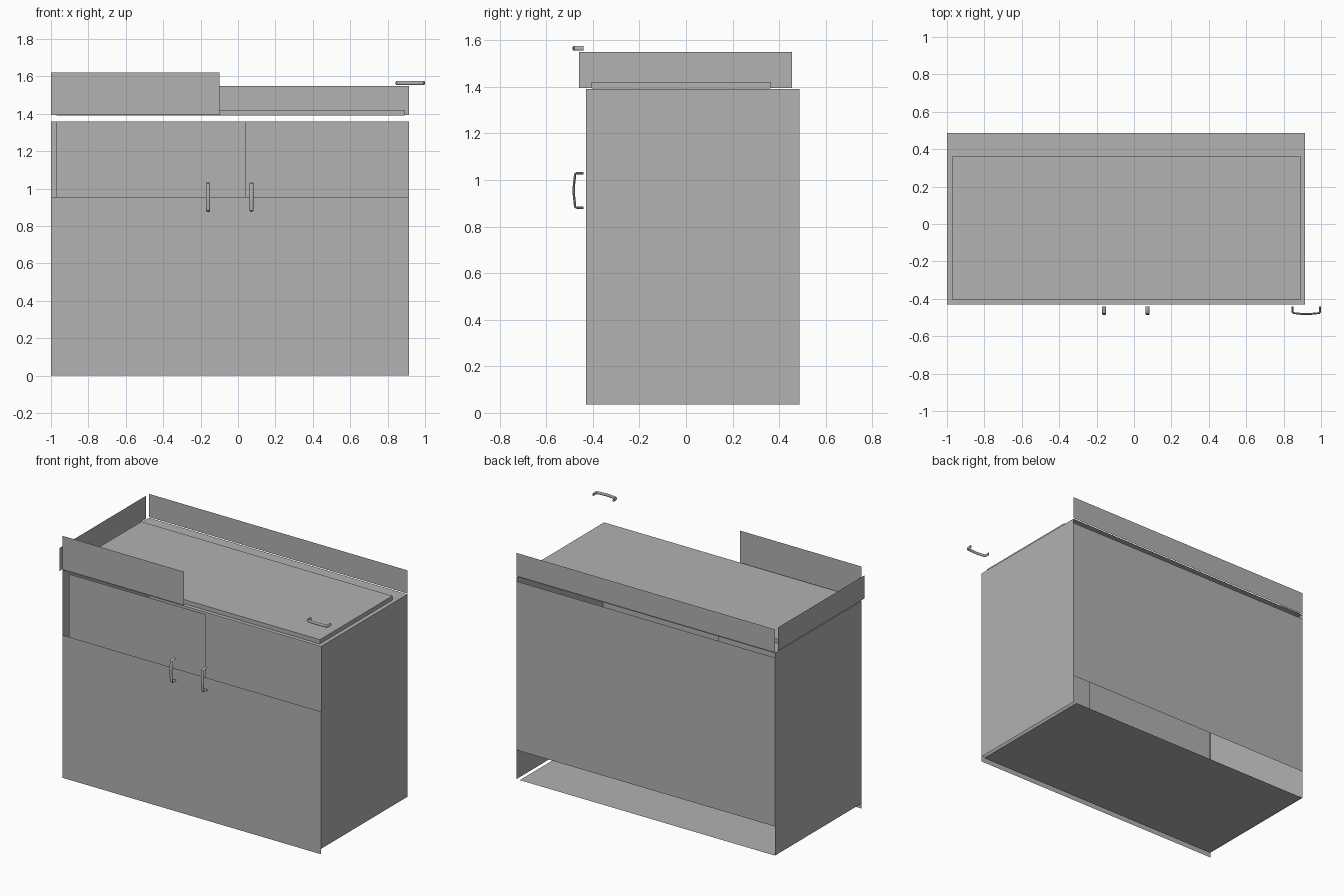
import bpy, bmesh, math
from mathutils import Vector

if "Cube" in bpy.data.objects:
    bpy.data.objects.remove(bpy.data.objects["Cube"])

grey = bpy.data.materials.new("plain_grey")
grey.diffuse_color = (0.445, 0.445, 0.445, 1)
grey.use_nodes = True
grey.node_tree.nodes["Principled BSDF"].inputs["Base Color"].default_value = grey.diffuse_color


def finish(bm, name):
    mesh = bpy.data.meshes.new(name)
    bm.to_mesh(mesh)
    bm.free()
    ob = bpy.data.objects.new(name, mesh)
    mesh.materials.append(grey)
    bpy.context.collection.objects.link(ob)
    return ob


def sheet(name, axis, pos, a, b):
    """Flat sheet square to an axis; a and b are its ranges on the other two axes."""
    bm = bmesh.new()
    corners = []
    for u, v in ((a[0], b[0]), (a[1], b[0]), (a[1], b[1]), (a[0], b[1])):
        p = [u, v]
        p.insert(axis, pos)
        corners.append(bm.verts.new(p))
    bm.faces.new(corners)
    return finish(bm, name)


def box(name, lo, hi):
    bm = bmesh.new()
    bmesh.ops.create_cube(bm, size=1)
    for v in bm.verts:
        v.co = [(lo[i] + hi[i]) / 2 + v.co[i] * (hi[i] - lo[i]) for i in range(3)]
    return finish(bm, name)


def handle(name, centre, along, across):
    """Bowed pull handle: a rounded flat bar swept along a planar path."""
    out = Vector((0, -1, 0))
    path = [(-0.074, 0.0), (-0.074, 0.03), (-0.070, 0.036)]
    path += [(t * 0.05, 0.042 - 0.004 * t * t) for t in (-1, -0.5, 0, 0.5, 1)]
    path += [(-u, d) for u, d in reversed(path[:3])]
    bm = bmesh.new()
    rings = []
    for i, (u, d) in enumerate(path):
        p0, p1 = path[max(i - 1, 0)], path[min(i + 1, len(path) - 1)]
        t = Vector((p1[0] - p0[0], p1[1] - p0[1])).normalized()
        ring = []
        for k in range(12):
            ang = math.tau * k / 12
            w, h = 0.010 * math.cos(ang), 0.005 * math.sin(ang)
            ring.append(bm.verts.new(centre + along * (u - t.y * h)
                                     + out * (d + t.x * h) + across * w))
        rings.append(ring)
    for r, s in zip(rings, rings[1:]):
        for k in range(12):
            bm.faces.new((r[k], r[k - 1], s[k - 1], s[k]))
    bm.faces.new(rings[0])
    bm.faces.new(rings[-1])
    bmesh.ops.recalc_face_normals(bm, faces=bm.faces)
    ob = finish(bm, name)
    bpy.context.view_layer.objects.active = ob
    ob.select_set(True)
    bpy.ops.object.shade_smooth_by_angle(angle=math.radians(40))
    ob.select_set(False)


L, R = -1.0, 0.915        # left and right ends of the cabinet
F, B = -0.43, 0.487       # front and back

# Cabinet carcass
sheet("left_side", 0, L, (F, B), (0.035, 1.39))
sheet("right_side", 0, R, (F, B), (0.035, 1.39))
sheet("back_panel", 1, B, (L, R), (0.23, 1.36))
sheet("floor_panel", 2, 0.035, (-0.995, 0.89), (F, B))
sheet("top_panel", 2, 1.39, (L, R), (F, B))

# Front: lower panel and the door set behind it
sheet("lower_front_panel", 1, F, (L, R), (0, 0.955))
sheet("door", 1, -0.40, (-0.97, 0.04), (0.04, 1.36))

# Raised worktop and upstands around it
box("worktop", (-0.97, -0.405, 1.392), (0.89, 0.363, 1.42))
sheet("back_upstand", 1, B, (L, R), (1.395, 1.55))
sheet("left_upstand", 0, L, (-0.46, 0.455), (1.395, 1.55))
sheet("front_upstand", 1, F, (L, -0.10), (1.395, 1.62))

# Handles
X, Z = Vector((1, 0, 0)), Vector((0, 0, 1))
handle("left_door_handle", Vector((-0.16, -0.44, 0.955)), Z, X)
handle("right_door_handle", Vector((0.072, -0.44, 0.955)), Z, X)
handle("drawer_handle", Vector((0.921, -0.44, 1.565)), X, Z)
